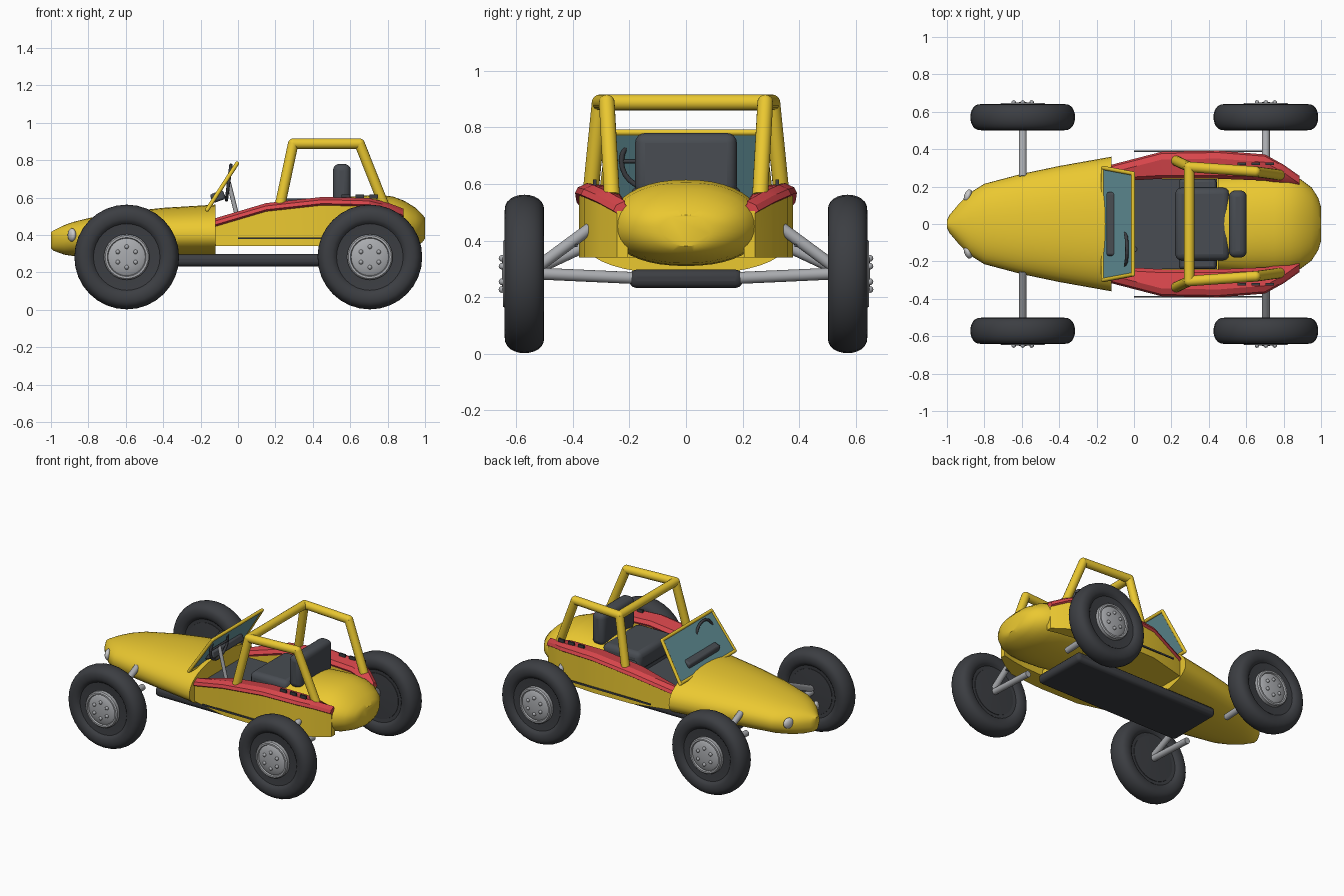
import bpy, bmesh
from math import cos, sin, pi, radians
from mathutils import Vector, Matrix

if "Cube" in bpy.data.objects:
    bpy.data.objects.remove(bpy.data.objects["Cube"])


def material(name, rgb):
    m = bpy.data.materials.new(name)
    m.diffuse_color = (*rgb, 1)
    m.use_nodes = True
    m.node_tree.nodes["Principled BSDF"].inputs["Base Color"].default_value = m.diffuse_color
    return m


YELLOW = material("yellow_paint", (0.83, 0.58, 0.03))
RED = material("red_paint", (0.68, 0.06, 0.07))
DARK = material("dark_rubber", (0.045, 0.048, 0.055))
SEAT = material("seat_vinyl", (0.065, 0.073, 0.085))
GLASS = material("teal_glass", (0.14, 0.32, 0.36))
METAL = material("grey_metal", (0.4, 0.41, 0.43))


def finish(name, bm, mat, mirror=False, bevel=0, angle=35, segments=2):
    bmesh.ops.recalc_face_normals(bm, faces=bm.faces)
    me = bpy.data.meshes.new(name)
    bm.to_mesh(me)
    bm.free()
    ob = bpy.data.objects.new(name, me)
    bpy.context.collection.objects.link(ob)
    me.materials.append(mat)
    bpy.ops.object.select_all(action='DESELECT')
    ob.select_set(True)
    bpy.context.view_layer.objects.active = ob
    bpy.ops.object.shade_smooth_by_angle(angle=radians(angle))
    if bevel:
        b = ob.modifiers.new("round", 'BEVEL')
        b.width, b.segments = bevel, segments
    if mirror:
        m = ob.modifiers.new("mirror", 'MIRROR')
        m.use_axis = (False, True, False)
    return ob


def loft(name, rings, mat, **kw):
    bm = bmesh.new()
    vs = [[bm.verts.new(p) for p in r] for r in rings]
    n = len(vs[0])
    for a, b in zip(vs, vs[1:]):
        for i in range(n):
            j = (i + 1) % n
            bm.faces.new((a[i], a[j], b[j], b[i]))
    bm.faces.new(vs[0])
    bm.faces.new(vs[-1][::-1])
    return finish(name, bm, mat, **kw)


def oval(x, hw, bottom, mid, top, power=2.2, n=40):
    ring = []
    for i in range(n):
        c, s = cos(2 * pi * i / n), sin(2 * pi * i / n)
        y = hw * abs(c) ** (2 / power) * (1 if c > 0 else -1)
        h = abs(s) ** (2 / power)
        ring.append((x, y, mid + h * (top - mid) if s > 0 else mid - h * (mid - bottom)))
    return ring


def add_box(bm, centre, size, rot=Matrix()):
    bmesh.ops.create_cube(bm, size=1, matrix=Matrix.Translation(centre) @ rot @ Matrix.Diagonal((*size, 1)))


def box(name, centre, size, mat, rot=Matrix(), **kw):
    bm = bmesh.new()
    add_box(bm, centre, size, rot)
    return finish(name, bm, mat, **kw)


def tube(name, pts, r, mat, **kw):
    bm = bmesh.new()
    pts = [Vector(p) for p in pts]
    for a, b in zip(pts, pts[1:]):
        d = b - a
        bmesh.ops.create_cone(bm, cap_ends=True, segments=16, radius1=r, radius2=r, depth=d.length,
                              matrix=Matrix.Translation((a + b) / 2) @ d.to_track_quat('Z', 'Y').to_matrix().to_4x4())
    for p in pts[1:-1]:
        bmesh.ops.create_uvsphere(bm, u_segments=16, v_segments=8, radius=r, matrix=Matrix.Translation(p))
    return finish(name, bm, mat, **kw)


def lathe_y(name, profile, centre, mat, n=32):
    # profile holds (radius, y offset) pairs
    cx, cy, cz = centre
    bm = bmesh.new()
    vs = [[bm.verts.new((cx + r * cos(2 * pi * i / n), cy + y, cz + r * sin(2 * pi * i / n)))
           for i in range(n)] for r, y in profile]
    for a, b in zip(vs, vs[1:]):
        for i in range(n):
            bm.faces.new((a[i], a[(i + 1) % n], b[(i + 1) % n], b[i]))
    bm.faces.new(vs[0])
    bm.faces.new(vs[-1])
    return finish(name, bm, mat, mirror=True)


# Nose and tail shells
loft("nose_shell", [oval(*s) for s in (
    (-1, .02, .33, .375, .415), (-.985, .05, .315, .375, .425), (-.93, .115, .295, .38, .452),
    (-.88, .165, .287, .385, .47), (-.8, .215, .282, .39, .49), (-.6, .268, .28, .4, .523),
    (-.4, .31, .28, .4, .545), (-.12, .36, .28, .4, .562))], YELLOW)
loft("tail_shell", [oval(*s) for s in (
    (.45, .25, .34, .45, .59), (.6, .265, .315, .45, .605), (.75, .27, .31, .45, .615),
    (.83, .262, .313, .45, .605), (.89, .24, .32, .45, .582), (.95, .195, .34, .45, .545),
    (.985, .14, .36, .45, .51), (1, .09, .38, .445, .49))], YELLOW)

# Side panels and the rails on top of them: x, outer y, inner y, rail top z
stations = ((-.12, .315, .235, .49), (.15, .385, .25, .57), (.45, .39, .25, .603),
            (.7, .37, .24, .597), (.8, .315, .225, .573), (.885, .255, .205, .54))
loft("side_panel", [[(x, yo - .012, .34), (x, yo - .012, z - .035), (x, yi, z - .035), (x, yi, .34)]
                    for x, yo, yi, z in stations], YELLOW, mirror=True)
loft("side_rail", [[(x, yo - .02, z - .05), (x, yo + .002, z - .035), (x, yo - .008, z - .015),
                    (x, yo - .04, z), (x, yi + .01, z - .012), (x, yi - .008, z - .035), (x, yi, z - .05)]
                   for x, yo, yi, z in stations], RED, mirror=True, angle=25)
box("tub_floor", (.2, 0, .36), (.68, .5, .04), YELLOW)
box("side_trim", (.36, .388, .382), (.72, .008, .01), SEAT, mirror=True)
bm = bmesh.new()
for x in (.575, .65, .725):
    add_box(bm, (x, .322, .605), (.045, .012, .022))
finish("rail_vents", bm, DARK, mirror=True)

# Underfloor skid plate
box("skid_plate", (.06, 0, .265), (1.12, .4, .065), DARK, bevel=.025, segments=3)

# Cockpit
box("cockpit_floor", (.16, 0, .41), (.57, .48, .07), SEAT)
box("seat_base", (.34, 0, .47), (.2, .48, .14), SEAT, bevel=.015)
box("seat_cushion", (.365, 0, .53), (.29, .39, .13), SEAT, bevel=.035, segments=3)
box("seat_back", (.555, 0, .67), (.095, .36, .22), SEAT, bevel=.035, segments=4)

# Windscreen, tilted backwards
lo, hi = Vector((-.165, .3, .535)), Vector((-.005, .27, .782))
flip = Vector((1, -1, 1))
corners = [lo, hi, hi * flip, lo * flip]
normal = Vector((-.84, 0, .54)) * .004
loft("windscreen_glass", [[c + normal * s for c in corners] for s in (-1, 1)], GLASS)
tube("windscreen_frame", corners + [lo, hi], .011, YELLOW)
box("dash_pad", (-.108, 0, .605), (.075, .34, .05), SEAT, Matrix.Rotation(radians(-20), 4, 'Y'), bevel=.012)

# Steering wheel and column
hub = Vector((-.05, -.135, .68))
tube("steering_wheel", [hub + Vector((.012 * sin(2 * pi * i / 24), .093 * cos(2 * pi * i / 24),
                                      .093 * sin(2 * pi * i / 24))) for i in range(26)], .009, DARK)
tube("steering_spokes", [hub + Vector((0, -.09, 0)), hub, hub + Vector((0, .09, 0))], .007, DARK)
tube("steering_column", [hub, (.005, -.135, .46)], .012, METAL)

# Roll cage
tube("roll_cage_side", [(.225, .338, .56), (.295, .305, .888), (.65, .28, .888), (.78, .262, .56)],
     .028, YELLOW, mirror=True)
tube("roll_cage_crossbar", [(.295, -.305, .888), (.295, .305, .888)], .028, YELLOW)

# Headlights
bm = bmesh.new()
bmesh.ops.create_uvsphere(bm, u_segments=20, v_segments=12, radius=1, matrix=Matrix.Translation((-.888, .15, .4))
                          @ Matrix.Rotation(radians(-20), 4, 'Z') @ Matrix.Diagonal((.02, .037, .036, 1)))
finish("headlight", bm, material("lamp", (.7, .7, .7)), mirror=True)

# Wheels, hubs and suspension
tyre = [(.13, -.045)] + [(.222 + .058 * (abs(sin(t)) ** .8) * (1 if sin(t) > 0 else -1), -.07 * cos(t))
                         for t in [pi * (k - 3) / 12 for k in range(19)]] + [(.13, .045)]
for end, x, inner in (("front", -.595, .25), ("rear", .705, .33)):
    c = Vector((x, .571, .282))
    lathe_y(end + "_tyre", tyre, c, DARK)
    lathe_y(end + "_inner_disc", [(.16, -.03), (.155, -.05), (.05, -.055)], c, DARK)
    lathe_y(end + "_hub", [(.122, .03), (.122, .068), (.115, .076), (.104, .076), (.1, .066),
                           (.09, .072), (.05, .078), (.02, .08)], c, METAL)
    bm = bmesh.new()
    for k in range(6):
        a = 2 * pi * k / 6 + pi / 6
        bmesh.ops.create_uvsphere(bm, u_segments=10, v_segments=6, radius=.012,
                                  matrix=Matrix.Translation(c + Vector((.055 * cos(a), .079, .055 * sin(a)))))
    finish(end + "_hub_bolts", bm, METAL, mirror=True)
    tube(end + "_lower_arm", [(x, .19, .268), (x, .54, .284)], .021, METAL, mirror=True)
    tube(end + "_upper_arm", [(x, inner, .45 if end == "rear" else .43), (x, .54, .295)], .021, METAL, mirror=True)
